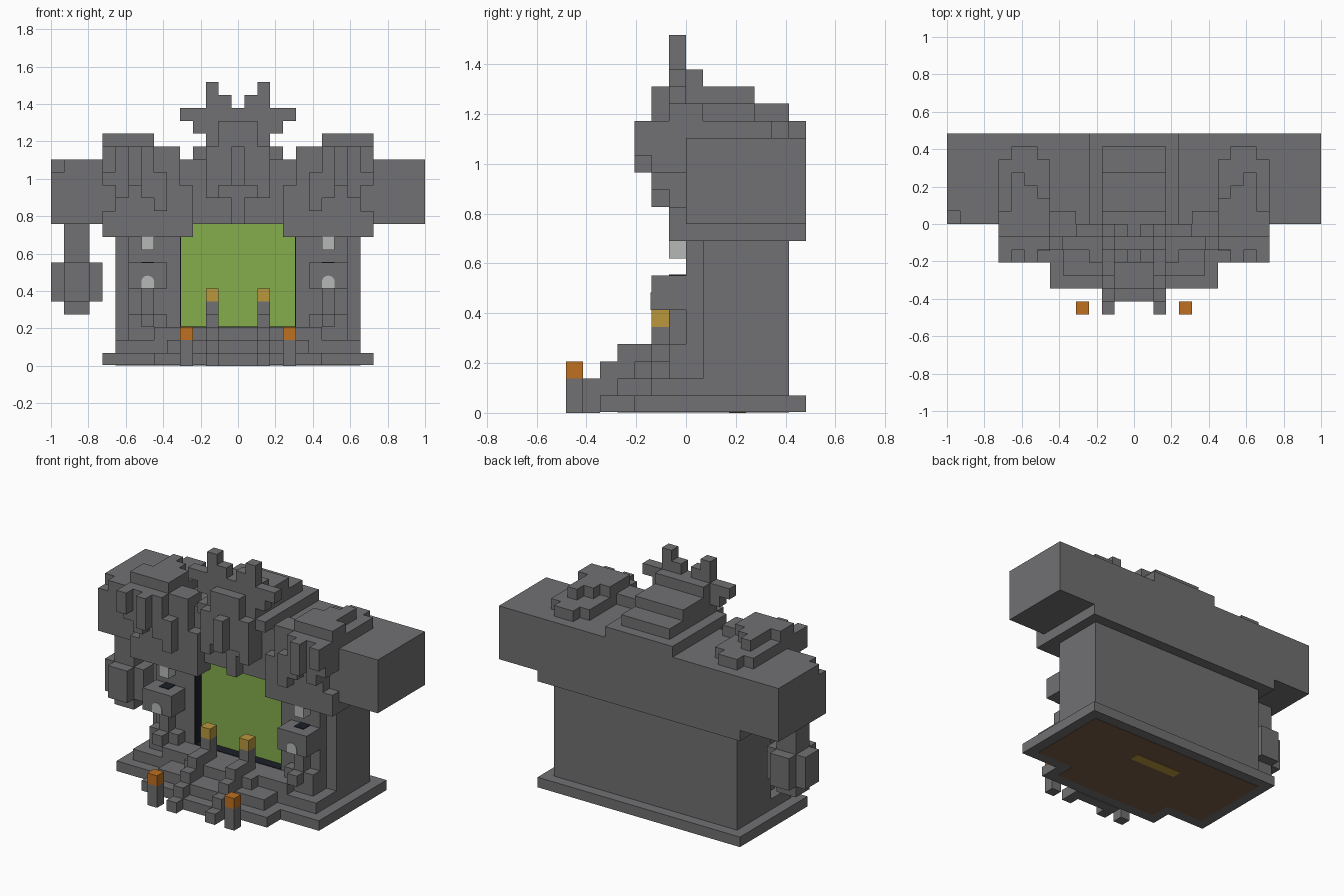
import bpy, bmesh, math
from mathutils import Vector, Matrix

if "Cube" in bpy.data.objects:
    bpy.data.objects.remove(bpy.data.objects["Cube"], do_unlink=True)

UNIT = 2 / 29  # size of one block


def material(name, red, green, blue):
    mat = bpy.data.materials.new(name)
    mat.use_nodes = True
    colour = (red, green, blue, 1)
    mat.diffuse_color = colour
    mat.node_tree.nodes["Principled BSDF"].inputs["Base Color"].default_value = colour
    return mat


STONE = material("grey stone", .165, .16, .168)
GREEN = material("portal green", .227, .42, .07)
GOLD = material("gold lamp", .48, .31, .045)
ORANGE = material("orange lamp", .51, .16, .015)
SILVER = material("pale silver", .47, .485, .48)
DARK = material("dark recess", .012, .014, .023)
BROWN = material("brown earth", .19, .11, .065)


def finish(name, bm, mat):
    mesh = bpy.data.meshes.new(name)
    bmesh.ops.recalc_face_normals(bm, faces=bm.faces)
    bm.to_mesh(mesh)
    bm.free()
    mesh.materials.append(mat)
    part = bpy.data.objects.new(name, mesh)
    bpy.context.collection.objects.link(part)
    return part


def add_box(bm, low, high):
    low, high = Vector(low) * UNIT, Vector(high) * UNIT
    place = Matrix.Translation((low + high) / 2) @ Matrix.Diagonal((*(high - low), 1))
    bmesh.ops.create_cube(bm, size=1, matrix=place)


def blocks(name, *boxes, mat=STONE, mirrored=False):
    """Each box: first and last block column in x, then bounds in y and z."""
    bm = bmesh.new()
    for first, last, front, back, bottom, top in boxes:
        left, right = first - .5, last + .5
        add_box(bm, (left, front, bottom), (right, back, top))
        if mirrored:
            add_box(bm, (-right, front, bottom), (-left, back, top))
    return finish(name, bm, mat)


# Plinth, underside and stepped terraces
blocks("plinth",
       (-10, 10, -3, 7, .06, 1),
       (-6, 6, -5, -3, .06, 1))
blocks("plinth_underside",
       (-9, 9, -2, 6, .03, .1),
       (-5, 5, -4, -2, .03, .1), mat=BROWN)
blocks("underside_inlay", (-2, 2, 2.5, 3.5, 0, .1), mat=GOLD)
blocks("lower_terrace",
       (-9, 9, -2, 1, 1, 2),
       (-5, 5, -4, 1, 1, 2))
blocks("upper_terrace",
       (-8, 8, -1, 1, 2, 3),
       (-6, 6, -2, 1, 2, 3),
       (-3, 3, -3, 1, 2, 3))
blocks("front_step",
       (-2, 2, -6, -5, 0, 1),
       (-2, 2, -5, -4, 1, 2))
blocks("stair_rails",
       (2, 2, -7, -6, 0, 1),
       (2, 2, -6, -5, 0, 2),
       (2, 2, -5, -4, 1, 3),
       (2, 2, -4, -2, 2, 4),
       (2, 2, -2, -1, 3, 5), mirrored=True)
blocks("rail_lamps", (2, 2, -2, -1, 5, 6), mat=GOLD, mirrored=True)
blocks("path_posts", (4, 4, -7, -6, 0, 2), mirrored=True)
blocks("path_lamps", (4, 4, -7, -6, 2, 3), mat=ORANGE, mirrored=True)

# Main building with the recessed green doorway
blocks("main_body", (-9, 9, 1, 6, 1, 10))
blocks("front_walls", (5, 8, 0, 1, 1, 10), mirrored=True)
blocks("doorway_panel", (-4, 4, .93, 1, 3, 11), mat=GREEN)
bm = bmesh.new()
for side in (-1, 1):
    edges = sorted((side * 4.5, side * 4.43))
    add_box(bm, (edges[0], .02, 3), (edges[1], .93, 10))
add_box(bm, (-4.5, .02, 3), (4.5, .93, 3.05))
finish("doorway_lining", bm, DARK)

# Pedestals with arched niches and floating cubes
blocks("pedestals",
       (6, 8, -1, 0, 3, 4),
       (7, 7, -2, 0, 3, 4),
       (7, 7, -1, 0, 4, 7),
       (6, 8, -2, 0, 6, 8), mirrored=True)
blocks("pedestal_sockets", (7, 7, -1, 0, 8, 8.05), mat=DARK, mirrored=True)
blocks("floating_cubes", (7, 7, -1, 0, 9, 10), mat=SILVER, mirrored=True)
bm = bmesh.new()
for centre in (-7, 7):
    outline = [(centre - .5, 6), (centre + .5, 6)]
    for step in range(9):
        angle = math.pi * step / 8
        outline.append((centre + math.cos(angle) / 2, 6.5 + math.sin(angle) / 2))
    face = bm.faces.new([bm.verts.new(Vector((x, -2.06, z)) * UNIT) for x, z in outline])
    plate = bmesh.ops.extrude_face_region(bm, geom=[face])["geom"]
    moved = [v for v in plate if isinstance(v, bmesh.types.BMVert)]
    bmesh.ops.translate(bm, verts=moved, vec=(0, .06 * UNIT, 0))
finish("niche_windows", bm, SILVER)

# Heavy roof beam, chipped at one corner
blocks("roof_beam",
       (-13, 14, 0, 7, 11, 16),
       (-14, -14, 1, 7, 11, 16),
       (-14, -14, 0, 1, 11, 15))
blocks("beam_support", (-10, 10, 1, 7, 10, 11))
blocks("front_cornice",
       (4, 10, -1, 1, 10, 11),
       (6, 10, -1, 0, 11, 12), mirrored=True)

# Layered carving on both wings
blocks("wing_carving",
       (4, 5, -1, 0, 11, 14),
       (5, 6, -1, 1, 14, 17),
       (6, 6, -2, 0, 12, 15),
       (7, 9, -1, 0, 12, 17),
       (7, 7, -2, 0, 13, 17),
       (9, 9, -2, 0, 13, 17),
       (10, 10, -2, 0, 14, 17),
       (8, 8, -3, 0, 14, 17),
       (10, 10, -3, -1, 15, 17), mirrored=True)
blocks("wing_lower_tier",
       (7, 10, 0, 5, 16, 17),
       (8, 9, 5, 6, 16, 17), mirrored=True)
blocks("wing_upper_tier",
       (9, 9, -1, 4, 17, 18),
       (8, 8, -1, 3, 17, 18),
       (7, 7, -1, 2, 17, 18),
       (10, 10, -1, 1, 17, 18), mirrored=True)

# Central crest, roof steps and horns
blocks("roof_steps",
       (-3, 3, -1, 7, 16, 17),
       (-2, 2, -1, 6, 17, 18),
       (-2, 2, -1, 4, 18, 19))
blocks("crest_front",
       (-2, 2, -1, 0, 13, 18),
       (-1, 1, -2, 0, 14, 19),
       (0, 0, -3, 0, 14, 17),
       (0, 0, -1, 0, 11, 14))
blocks("crest_fangs", (2, 2, -2, 0, 13, 17), mirrored=True)
blocks("crown",
       (-3, 3, -1, 0, 18, 19),
       (-4, 4, -1, 0, 19, 20),
       (-2, 2, 0, 1, 19, 20))
blocks("horns",
       (1, 2, -1, 0, 20, 21),
       (2, 2, -1, 0, 21, 22), mirrored=True)

# Lantern hanging below one end of the beam
blocks("hanging_lantern",
       (-13, -12, 1, 3, 8, 11),
       (-13, -12, 0, 4, 5, 8),
       (-14, -11, 1, 3, 5, 8),
       (-13, -12, 1, 3, 4, 5))
